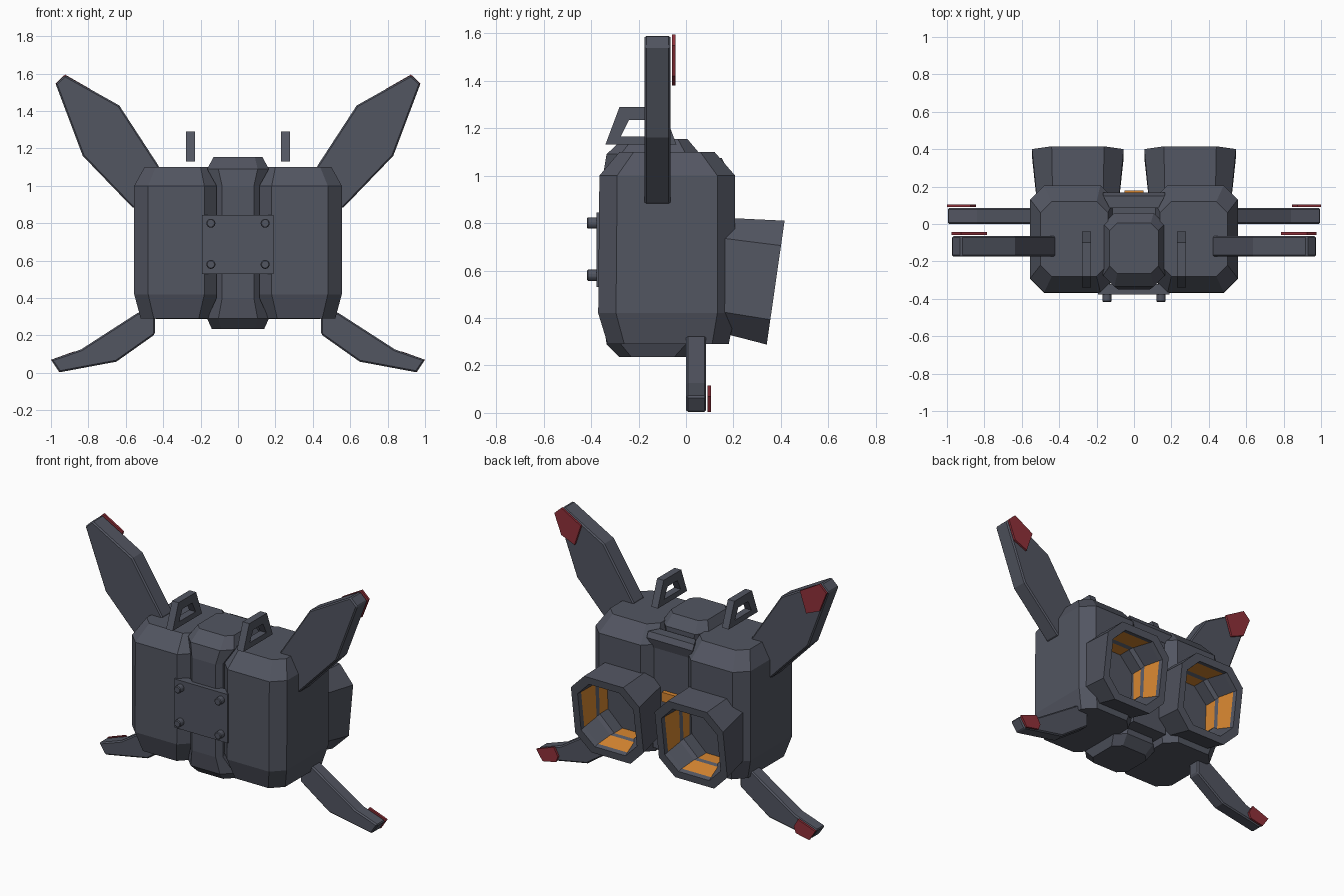
import bpy, bmesh, math
from mathutils import Vector

if "Cube" in bpy.data.objects:
    bpy.data.objects.remove(bpy.data.objects["Cube"])


def material(name, rgb):
    m = bpy.data.materials.new(name)
    m.diffuse_color = (*rgb, 1)
    m.use_nodes = True
    m.node_tree.nodes["Principled BSDF"].inputs["Base Color"].default_value = m.diffuse_color
    return m


GREY = material("slate grey", (0.085, 0.092, 0.12))
RED = material("dark red", (0.28, 0.03, 0.042))
ORANGE = material("glow orange", (0.68, 0.24, 0.03))


def loft(name, rings, mats=(GREY,), rule=None, bevel=0):
    """Skin a list of point rings, closed at both ends; rule(band, side) picks the colour."""
    bm = bmesh.new()
    vs = [[bm.verts.new(p) for p in r] for r in rings]
    n = len(rings[0])
    for b in range(len(rings) - 1):
        for i in range(n):
            j = (i + 1) % n
            f = bm.faces.new((vs[b][i], vs[b][j], vs[b + 1][j], vs[b + 1][i]))
            f.material_index = rule(b, i) if rule else 0
    bm.faces.new(vs[0][::-1])
    bm.faces.new(vs[-1])
    bmesh.ops.recalc_face_normals(bm, faces=bm.faces[:])
    me = bpy.data.meshes.new(name)
    bm.to_mesh(me)
    bm.free()
    for m in mats:
        me.materials.append(m)
    ob = bpy.data.objects.new(name, me)
    bpy.context.collection.objects.link(ob)
    if bevel:
        mod = ob.modifiers.new("edge", 'BEVEL')
        mod.width = bevel
        mod.segments = 1
    return ob


def octagon(a0, a1, b0, b1, c):
    return [(a0 + c, b0), (a1 - c, b0), (a1, b0 + c), (a1, b1 - c),
            (a1 - c, b1), (a0 + c, b1), (a0, b1 - c), (a0, b0 + c)]


def flat_ring(s, z, *box):
    return [(s * a, b, z) for a, b in octagon(*box)]


def tilted_ring(s, y, tilt, *box):
    """Upright octagon whose top leans backwards."""
    return [(s * a, y + tilt * (b - 0.55), b) for a, b in octagon(*box)]


def side_prism(name, s, pts, y0, y1, mat=GREY, bevel=0):
    """Outline in x/z, given thickness along y."""
    return loft(name, [[(s * x, y, z) for x, z in pts] for y in (y0, y1)], (mat,), bevel=bevel)


def box(name, x0, x1, y0, y1, z0, z1, mat=GREY):
    return side_prism(name, 1, [(x0, z0), (x1, z0), (x1, z1), (x0, z1)], y0, y1, mat)


UPPER = [(.42, 1.10), (.635, 1.43), (.925, 1.592), (.975, 1.545), (.83, 1.16), (.56, .88), (.44, .90)]
UPPER_TIP = [(.785, 1.515), (.925, 1.595), (.975, 1.548), (.925, 1.42), (.83, 1.38)]
LOWER = [(.53, .325), (.84, .125), (1.0, .07), (.955, .003), (.65, .06), (.445, .205), (.445, .30)]
LOWER_TIP = [(1.0, .07), (.955, .003), (.86, .022), (.845, .06), (.875, .115)]

for s, side in ((1, "right"), (-1, "left")):
    # main tank with a hollow for the thruster
    tank = loft(side + "_tank", [
        flat_ring(s, .29, .14, .52, -.33, .18, .07),
        flat_ring(s, .42, .105, .555, -.37, .207, .075),
        flat_ring(s, 1.0, .105, .555, -.365, .207, .075),
        flat_ring(s, 1.10, .14, .50, -.28, .12, .06)])
    cutter = loft(side + "_hollow_cutter", [
        tilted_ring(s, .02, 0, .125, .475, .375, .775, .10),
        tilted_ring(s, .50, 0, .125, .475, .375, .775, .10)])
    cutter.hide_render = True
    cutter.hide_viewport = True
    mod = tank.modifiers.new("hollow", 'BOOLEAN')
    mod.object = cutter
    mod.solver = 'EXACT'

    # thruster nozzle: outer shell, rim, then inner wall with glowing panels
    loft(side + "_nozzle", [
        tilted_ring(s, .13, .05, .08, .52, .345, .823, .085),
        tilted_ring(s, .378, .144, .055, .545, .288, .81, .105),
        tilted_ring(s, .378, .144, .10, .50, .335, .763, .09),
        tilted_ring(s, .35, .14, .105, .495, .345, .765, .09),
        tilted_ring(s, .235, .06, .12, .48, .37, .78, .095),
        tilted_ring(s, .215, .05, .13, .47, .38, .77, .10),
        tilted_ring(s, .08, 0, .13, .47, .38, .77, .10),
        tilted_ring(s, .04, 0, .13, .47, .38, .77, .10)],
        (GREY, ORANGE), lambda b, i: 1 if b in (3, 5) and i % 2 == 0 else 0)

    # fins with coloured tips on the rear face
    side_prism(side + "_upper_fin", s, UPPER, -.175, -.065, bevel=.008)
    side_prism(side + "_upper_fin_tip", s, UPPER_TIP, -.058, -.044, RED)
    side_prism(side + "_lower_fin", s, LOWER, 0, .085, bevel=.008)
    side_prism(side + "_lower_fin_tip", s, LOWER_TIP, .091, .105, RED)

    # carrying handle: trapezoid frame with a hole
    outer = [(-.34, 1.13), (-.04, 1.13), (-.10, 1.29), (-.28, 1.29)]
    inner = [(-.275, 1.165), (-.105, 1.165), (-.14, 1.235), (-.24, 1.235)]
    for k in range(4):
        j = (k + 1) % 4
        bar = (outer[k], outer[j], inner[j], inner[k])
        loft(side + "_handle_bar", [[(s * x, y, z) for y, z in bar] for x in (.23, .277)])

    # bolts on the front plate
    for z in (.58, .80):
        loft(side + "_bolt", [[(s * .145 + .025 * math.cos(a), y, z + .025 * math.sin(a))
                               for a in [math.tau * k / 10 for k in range(10)]]
                              for y in (-.36, -.418)], bevel=.005)

# central spine between the tanks
loft("spine", [
    flat_ring(1, .235, -.14, .14, -.28, .0, .05),
    flat_ring(1, .29, -.165, .165, -.335, .06, .06),
    flat_ring(1, .40, -.115, .115, -.35, .06, .03),
    flat_ring(1, 1.0, -.115, .115, -.35, .06, .03),
    flat_ring(1, 1.09, -.165, .165, -.335, .06, .06),
    flat_ring(1, 1.155, -.13, .13, -.265, .005, .04)])
box("back_panel", -.13, .13, 0, .15, .33, 1.03)
loft("back_collar", [
    [(-.13, .085, 1.075), (.13, .085, 1.075), (.165, .15, 1.075), (-.165, .15, 1.075)],
    [(-.13, .085, 1.04), (.13, .085, 1.04), (.165, .168, 1.04), (-.165, .168, 1.04)],
    [(-.13, .085, .98), (.13, .085, .98), (.13, .152, .98), (-.13, .152, .98)]])
box("back_light", -.05, .05, .14, .178, .66, .72, ORANGE)

# front plate
box("front_plate", -.192, .19, -.378, -.32, .53, .845)
